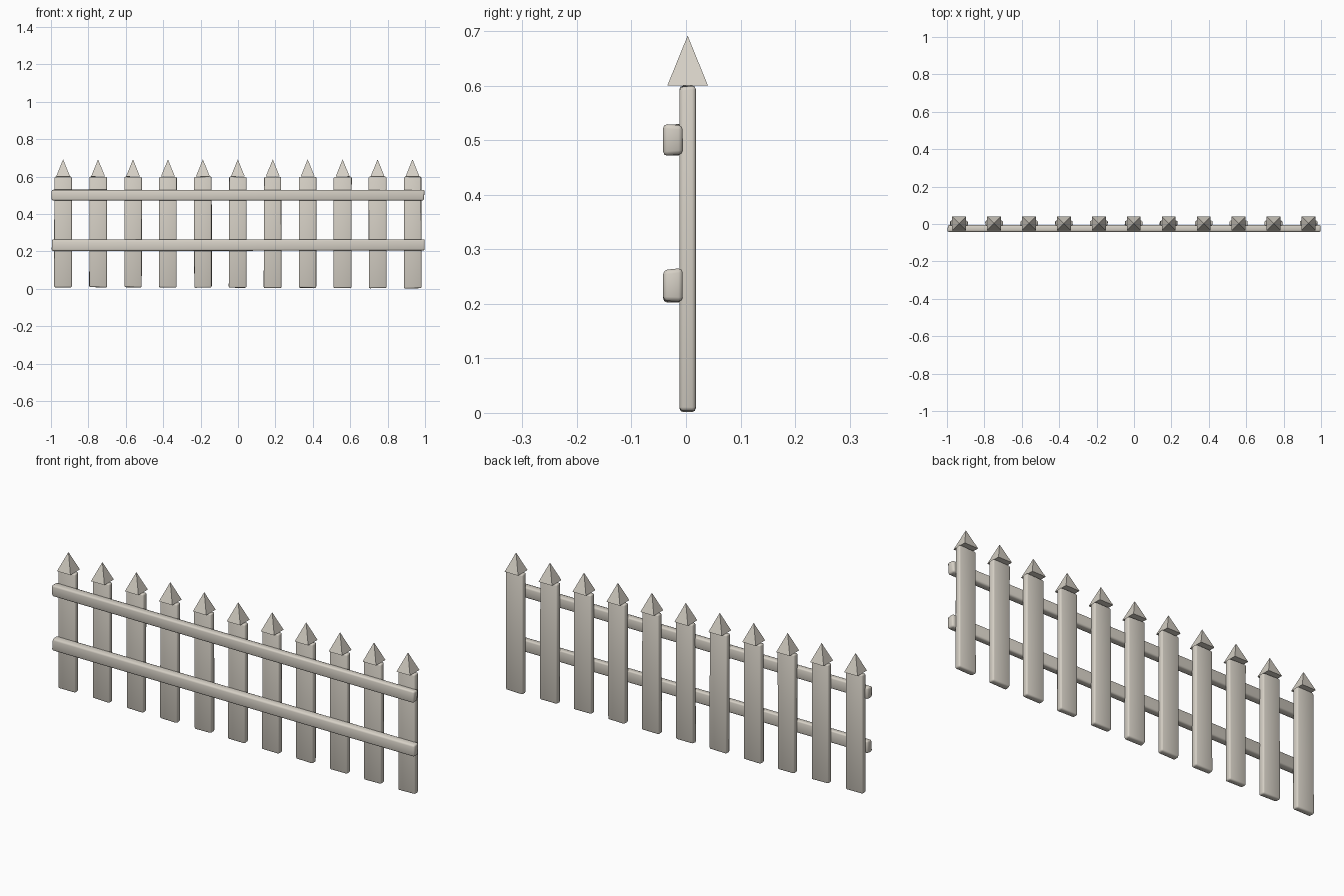
import bpy, bmesh, random
from mathutils import Vector

if "Cube" in bpy.data.objects:
    bpy.data.objects.remove(bpy.data.objects["Cube"])

random.seed(4)

wood = bpy.data.materials.new("pale weathered wood")
wood.diffuse_color = (0.67, 0.63, 0.56, 1)
wood.use_nodes = True
wood.node_tree.nodes["Principled BSDF"].inputs["Base Color"].default_value = wood.diffuse_color


def finish(bm, name, smooth):
    bmesh.ops.recalc_face_normals(bm, faces=bm.faces[:])
    me = bpy.data.meshes.new(name)
    bm.to_mesh(me)
    bm.free()
    for p in me.polygons:
        p.use_smooth = smooth
    me.materials.append(wood)
    ob = bpy.data.objects.new(name, me)
    bpy.context.collection.objects.link(ob)
    return ob


def board(name, lo, hi, bevel, jitter):
    """Softly rounded, slightly irregular wooden board."""
    bm = bmesh.new()
    bmesh.ops.create_cube(bm, size=1)
    lo, hi = Vector(lo), Vector(hi)
    for v in bm.verts:
        v.co = Vector([lo[i] if v.co[i] < 0 else hi[i] for i in range(3)])
        v.co.x += random.uniform(-jitter, jitter)
        v.co.z += random.uniform(-jitter, jitter)
    bmesh.ops.bevel(bm, geom=bm.edges[:], offset=bevel, segments=2,
                    profile=0.5, affect='EDGES')
    return finish(bm, name, True)


def spike(name, x):
    """Square pyramid cap."""
    bm = bmesh.new()
    r, y, z0, z1 = 0.037, 0.003, 0.601, 0.692
    base = [bm.verts.new((x + a * r, y + b * r, z0))
            for a, b in ((-1, -1), (1, -1), (1, 1), (-1, 1))]
    tip = bm.verts.new((x, y, z1))
    bm.faces.new(base)
    for i in range(4):
        bm.faces.new((base[i], base[(i + 1) % 4], tip))
    return finish(bm, name, False)


# Pickets with pointed caps
for i in range(11):
    x = -0.935 + i * 0.1868
    foot = 0.009 - 0.0006 * i
    board(f"picket_{i + 1}", (x - 0.047, -0.012, foot),
          (x + 0.047, 0.018, 0.599), 0.007, 0.002)
    spike(f"picket_cap_{i + 1}", x)

# Two horizontal rails on the front
for name, z0, z1 in (("lower_rail", 0.205, 0.264), ("upper_rail", 0.472, 0.530)):
    board(name, (-0.996, -0.042, z0), (0.996, -0.006, z1), 0.008, 0.003)
